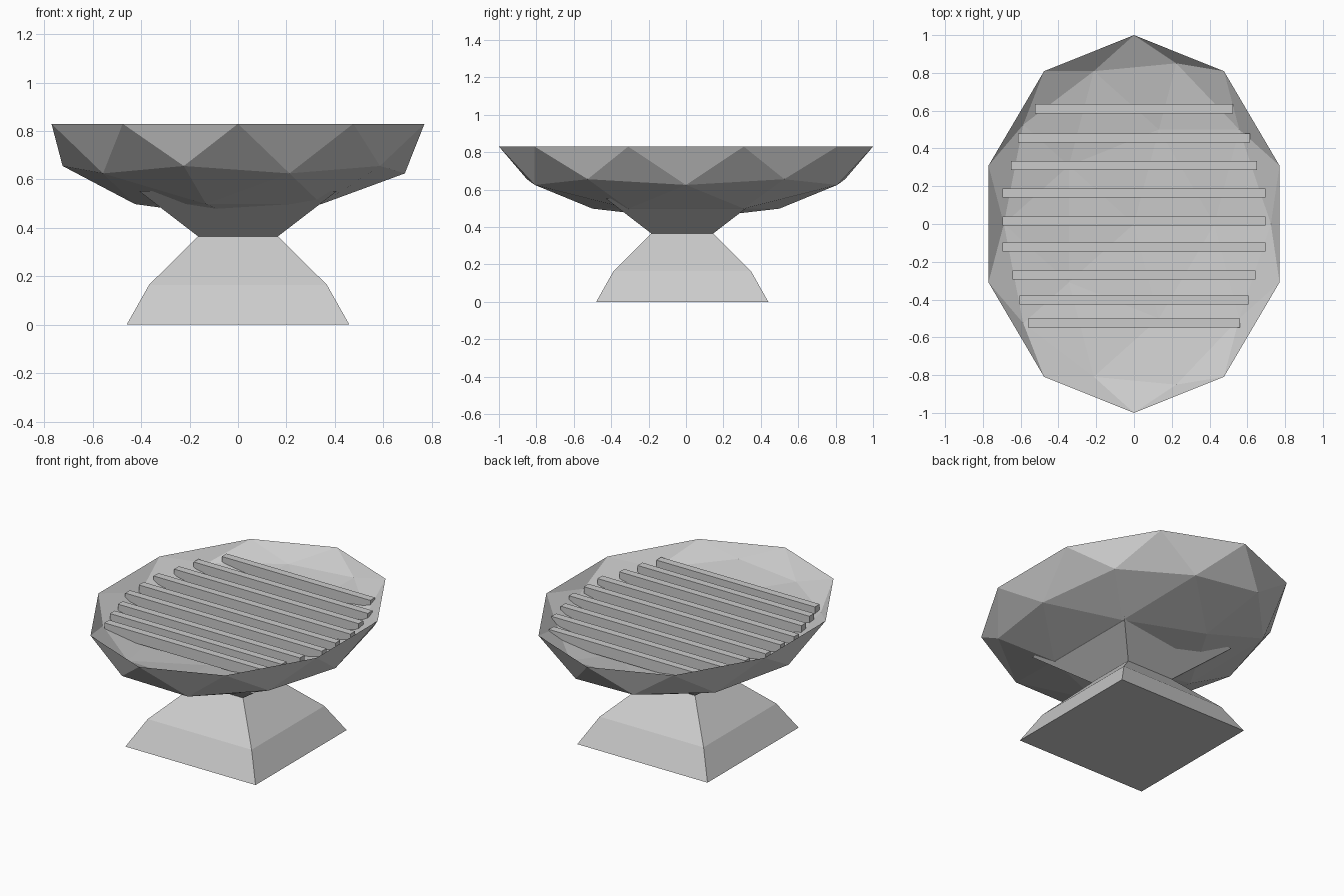
import bpy, bmesh

if "Cube" in bpy.data.objects:
    bpy.data.objects.remove(bpy.data.objects["Cube"])

RIM_Z = 0.83


def make_object(name, bm):
    bmesh.ops.recalc_face_normals(bm, faces=bm.faces)
    mesh = bpy.data.meshes.new(name)
    bm.to_mesh(mesh)
    bm.free()
    obj = bpy.data.objects.new(name, mesh)
    bpy.context.collection.objects.link(obj)
    return obj


# Dish: low-poly sphere whose upper half is pushed down into a shallow hollow
bm = bmesh.new()
bmesh.ops.create_icosphere(bm, subdivisions=2, radius=1)
for v in bm.verts:
    x, y, z = v.co
    depth = 0.17 * z if z > 0 else -0.39 * z
    v.co = (0.81 * x, y, RIM_Z - depth)
make_object("dish", bm)

# Pedestal: square rings (half width, height), flaring up into the dish
bm = bmesh.new()
rings = []
for half, z in [(0.46, 0), (0.367, 0.165), (0.165, 0.365), (0.41, 0.553)]:
    corners = [(-1, -1), (1, -1), (1, 1), (-1, 1)]
    rings.append([bm.verts.new((sx * half, sy * half - 0.02, z)) for sx, sy in corners])
for low, high in zip(rings, rings[1:]):
    for i in range(4):
        j = (i + 1) % 4
        bm.faces.new((low[i], low[j], high[j], high[i]))
bm.faces.new(rings[0][::-1])
bm.faces.new(rings[-1])
make_object("pedestal", bm)

# Drain ribs across the hollow: (y, half length)
ribs = [(0.61, 0.525), (0.455, 0.615), (0.31, 0.652), (0.165, 0.695), (0.015, 0.695),
        (-0.122, 0.695), (-0.27, 0.643), (-0.402, 0.607), (-0.525, 0.56)]
for n, (y, half) in enumerate(ribs, 1):
    bm = bmesh.new()
    bmesh.ops.create_cube(bm, size=1)
    for v in bm.verts:
        v.co = (v.co.x * 2 * half, y + v.co.y * 0.048, 0.755 + v.co.z * 0.07)
    make_object(f"drain_rib_{n}", bm)
